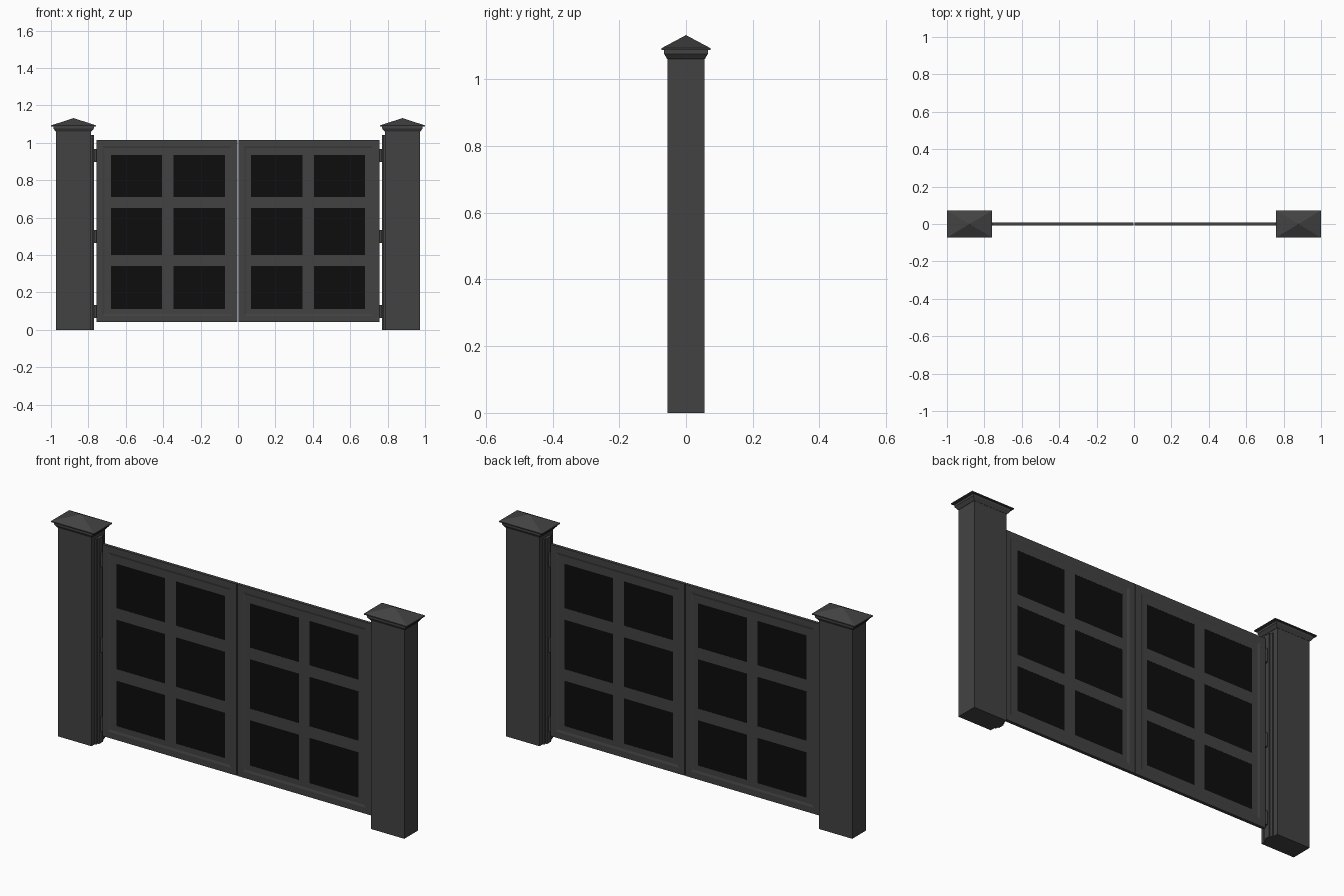
import bpy, bmesh, math

if "Cube" in bpy.data.objects:
    bpy.data.objects.remove(bpy.data.objects["Cube"])


def material(name, c):
    m = bpy.data.materials.new(name)
    m.diffuse_color = (*c, 1)
    m.use_nodes = True
    m.node_tree.nodes["Principled BSDF"].inputs["Base Color"].default_value = m.diffuse_color
    return m


METAL = material("dark grey metal", (0.055, 0.055, 0.055))
BLACK = material("black panel", (0.004, 0.004, 0.004))


def finish(bm, name, mat):
    bmesh.ops.recalc_face_normals(bm, faces=bm.faces)
    me = bpy.data.meshes.new(name)
    bm.to_mesh(me)
    bm.free()
    me.materials.append(mat)
    ob = bpy.data.objects.new(name, me)
    bpy.context.collection.objects.link(ob)
    return ob


def add_box(bm, x0, x1, y0, y1, z0, z1):
    v = bmesh.ops.create_cube(bm, size=1)["verts"]
    for p in v:
        p.co = ((x0 + x1) / 2 + p.co.x * (x1 - x0),
                (y0 + y1) / 2 + p.co.y * (y1 - y0),
                (z0 + z1) / 2 + p.co.z * (z1 - z0))


def bridge(bm, a, b):
    for i in range(4):
        j = (i + 1) % 4
        bm.faces.new((a[i], a[j], b[j], b[i]))


CORNERS = ((-1, -1), (1, -1), (1, 1), (-1, 1))

# Leaf layout, measured on the right-hand leaf
X0, X1, Z0, Z1 = 0.002, 0.756, 0.042, 1.015
COLS = ((0.07, 0.232), (0.404, 0.68))
COLS = ((0.07, 0.346), (0.406, 0.68))
ROWS = ((0.112, 0.342), (0.401, 0.652), (0.711, 0.936))

for side, s in (("left", -1), ("right", 1)):
    def box(bm, x0, x1, *rest):
        add_box(bm, min(s * x0, s * x1), max(s * x0, s * x1), *rest)

    # Post
    bm = bmesh.new()
    box(bm, 0.785, 0.973, -0.055, 0.055, 0, 1.065)
    finish(bm, side + "_post", METAL)

    # Post cap: moulded neck, thin eave, pyramid roof
    bm = bmesh.new()
    loops = []
    for hx, hy, z in ((0.095, 0.056, 1.06), (0.098, 0.058, 1.063),
                      (0.108, 0.066, 1.076), (0.108, 0.066, 1.087),
                      (0.121, 0.073, 1.088), (0.121, 0.073, 1.093)):
        loops.append([bm.verts.new((s * 0.879 + a * hx, b * hy, z)) for a, b in CORNERS])
    for a, b in zip(loops, loops[1:]):
        bridge(bm, a, b)
    bm.faces.new(loops[0])
    tip = bm.verts.new((s * 0.879, 0, 1.132))
    for i in range(4):
        bm.faces.new((loops[-1][i], loops[-1][(i + 1) % 4], tip))
    finish(bm, side + "_post_cap", METAL)

    # Stepped hinge strip on the inner face of the post
    bm = bmesh.new()
    box(bm, 0.777, 0.787, -0.03, 0.03, 0, 1.043)
    box(bm, 0.77, 0.778, -0.016, 0.016, 0, 1.043)
    finish(bm, side + "_hinge_strip", METAL)

    # Hinges: a knuckle with a leaf plate
    bm = bmesh.new()
    for z in (0.933, 0.5, 0.099):
        v = bmesh.ops.create_cone(bm, cap_ends=True, segments=12, radius1=0.009,
                                  radius2=0.009, depth=0.07)["verts"]
        bmesh.ops.translate(bm, verts=v, vec=(s * 0.763, 0, z))
        box(bm, 0.75, 0.772, -0.004, 0.004, z - 0.03, z + 0.03)
    finish(bm, side + "_hinges", METAL)

    # Raised outer rim of the leaf with a sloped inner lip
    bm = bmesh.new()
    loops = []
    cx, cz = s * (X0 + X1) / 2, (Z0 + Z1) / 2
    hx, hz = (X1 - X0) / 2, (Z1 - Z0) / 2
    for d, y in ((0, -0.008), (0, 0.008), (0.031, 0.008),
                 (0.046, 0.004), (0.046, -0.004), (0.031, -0.008)):
        loops.append([bm.verts.new((cx + a * (hx - d), y, cz + b * (hz - d)))
                      for a, b in CORNERS])
    for i in range(6):
        bridge(bm, loops[i], loops[(i + 1) % 6])
    finish(bm, side + "_leaf_rim", METAL)

    # Inner frame bars between the openings
    bm = bmesh.new()
    xs = [X0 + 0.04, *COLS[0], *COLS[1], X1 - 0.04]
    zs = [Z0 + 0.04, *ROWS[0], *ROWS[1], *ROWS[2], Z1 - 0.04]
    for i in (0, 2, 4):
        box(bm, xs[i], xs[i + 1], -0.005, 0.005, zs[0], zs[-1])
    for x0, x1 in COLS:
        for i in (0, 2, 4, 6):
            box(bm, x0, x1, -0.005, 0.005, zs[i], zs[i + 1])
    finish(bm, side + "_leaf_bars", METAL)

    # Black infill panels
    bm = bmesh.new()
    for x0, x1 in COLS:
        for z0, z1 in ROWS:
            box(bm, x0, x1, -0.0045, 0.0045, z0, z1)
    finish(bm, side + "_leaf_panels", BLACK)
